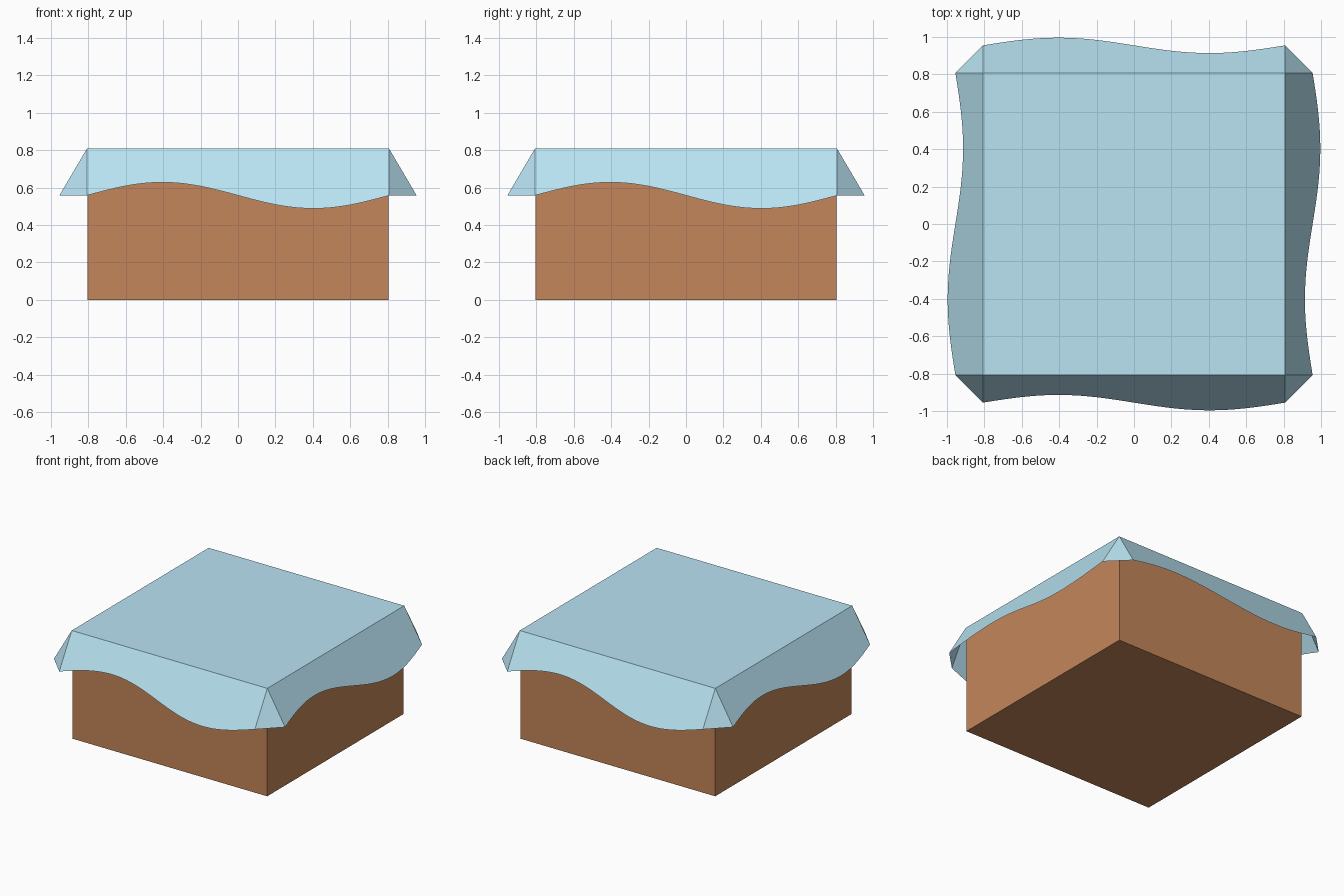
import bpy, bmesh
from math import sin, pi, radians
from mathutils import Matrix

if "Cube" in bpy.data.objects:
    bpy.data.objects.remove(bpy.data.objects["Cube"])

H = 0.808          # half width of the box, also its height
OUT = 0.147        # how far the cloth flares out at the corners
DROP = 0.25        # how far the cloth hangs at the corners
WAVE = 0.28        # hem wave, as a share of the hang
N = 40             # hem segments per side


def material(name, colour):
    m = bpy.data.materials.new(name)
    m.diffuse_color = (*colour, 1)
    m.use_nodes = True
    m.node_tree.nodes["Principled BSDF"].inputs["Base Color"].default_value = m.diffuse_color
    return m


def add_object(name, bm, mat):
    bmesh.ops.remove_doubles(bm, verts=bm.verts, dist=1e-5)
    mesh = bpy.data.meshes.new(name)
    bm.to_mesh(mesh)
    bm.free()
    mesh.materials.append(mat)
    obj = bpy.data.objects.new(name, mesh)
    bpy.context.collection.objects.link(obj)
    return obj


# Box body, just inside the cloth
bm = bmesh.new()
bmesh.ops.create_cube(bm, size=1)
bmesh.ops.transform(bm, verts=bm.verts, matrix=Matrix.Translation((0, 0, (H - 0.004) / 2))
                    @ Matrix.Diagonal((2 * H - 0.006, 2 * H - 0.006, H - 0.004, 1)))
add_object("box", bm, material("brown", (0.55, 0.24, 0.10)))

# Cloth: flat top plus four flared flaps with a wavy hem and corner gussets
bm = bmesh.new()
bm.faces.new([bm.verts.new((x, y, H)) for x, y in ((-H, -H), (H, -H), (H, H), (-H, H))])
for k in range(4):
    turn = Matrix.Rotation(radians(90 * k), 4, 'Z')

    def vert(x, y, z):
        return bm.verts.new(turn @ Matrix.Translation((x, y, z)).translation)

    hem = []
    for i in range(N + 1):
        x = H * (2 * i / N - 1)
        hang = 1 + WAVE * sin(pi * x / H)
        hem.append(vert(x, -H - OUT * hang, H - DROP * hang))
    left, right = vert(-H, -H, H), vert(H, -H, H)
    bm.faces.new([left] + hem + [right])                               # flap
    bm.faces.new([right, hem[-1], vert(H + OUT, -H, H - DROP)])        # gusset
add_object("cloth", bm, material("light_blue", (0.48, 0.77, 0.89)))
